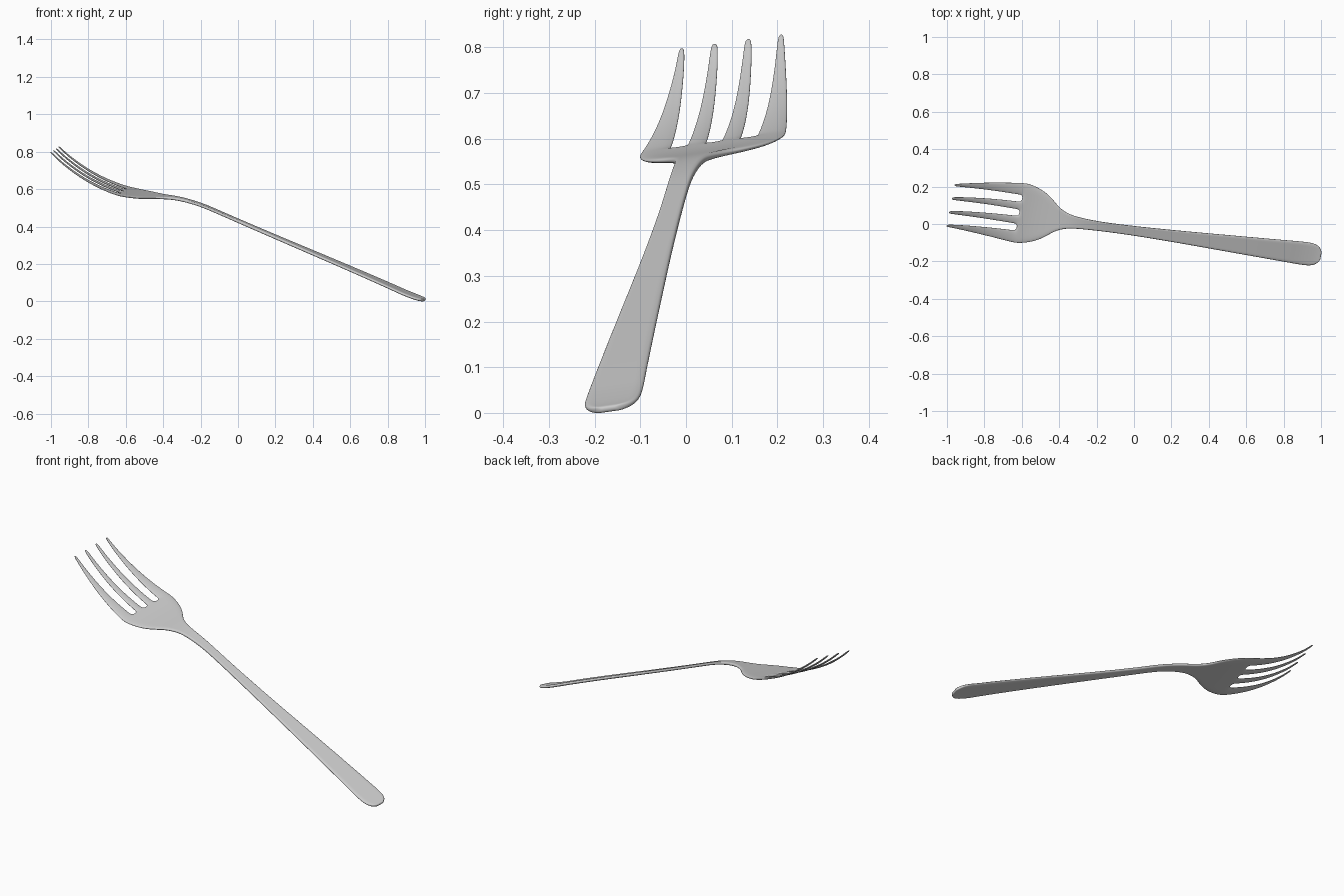
import bpy, bmesh
from mathutils import Vector

V = Vector((0.19, 0.97, 0.135)).normalized()   # direction across the fork

# handle and head: centreline x, centreline z, half width
BODY = [
    (1.0, 0.008, 0.020), (0.988, 0.011, 0.043), (0.965, 0.018, 0.059), (0.93, 0.031, 0.064),
    (0.88, 0.051, 0.063), (0.82, 0.079, 0.060), (0.60, 0.175, 0.050), (0.40, 0.260, 0.041),
    (0.20, 0.345, 0.032), (0.0, 0.431, 0.026), (-0.12, 0.484, 0.025), (-0.20, 0.518, 0.026),
    (-0.30, 0.547, 0.031), (-0.36, 0.556, 0.040), (-0.415, 0.561, 0.067), (-0.45, 0.564, 0.102),
    (-0.50, 0.569, 0.137), (-0.55, 0.576, 0.156), (-0.59, 0.584, 0.165), (-0.612, 0.589, 0.165),
]
# tines: x, z, then edges (outer tine outside/inside, inner tine outside/inside)
TINES = [
    (-0.64, 0.597, 0.163, 0.095, 0.061, 0.0165),
    (-0.72, 0.628, 0.153, 0.0975, 0.059, 0.0195),
    (-0.82, 0.681, 0.140, 0.100, 0.055, 0.023),
    (-0.92, 0.755, 0.126, 0.1025, 0.050, 0.0265),
    (-0.965, 0.798, 0.120, 0.104, 0.047, 0.029),
    (-0.982, 0.814, 0.117, 0.107, 0.044, 0.032),
]
ROOT = (1.0, 0.58, 0.373, 0.101)               # edge positions as shares of body width


def centre(x, z):
    """Point on the centreline, kept in the plane square to V."""
    return Vector((x, -0.168 - ((x - 0.99) * 0.187 + (z - 0.005) * 0.135) / 0.97, z))


rows = [(x, z, [w * f for f in ROOT]) for x, z, w in BODY]
rows += [(r[0], r[1], list(r[2:])) for r in TINES]

# one sheet of seven strips; the three slot strips stop at the tine roots
bm = bmesh.new()
grid = []
for x, z, edges in rows:
    offsets = [-e for e in edges] + edges[::-1]
    grid.append([bm.verts.new(centre(x, z) + V * t) for t in offsets])
for i in range(len(rows) - 1):
    for j in range(7):
        if i < len(BODY) - 1 or j % 2 == 0:
            bm.faces.new((grid[i][j], grid[i][j + 1], grid[i + 1][j + 1], grid[i + 1][j]))
bmesh.ops.recalc_face_normals(bm, faces=bm.faces)
for f in bm.faces:
    f.smooth = True

mesh = bpy.data.meshes.new("fork")
bm.to_mesh(mesh)
bm.free()
fork = bpy.data.objects.new("fork", mesh)
bpy.context.collection.objects.link(fork)

# the metal gets thinner from the neck towards the tine tips
group = fork.vertex_groups.new(name="thickness")
for v in mesh.vertices:
    group.add([v.index], min(1.0, max(0.5, 1.0 + 0.8 * (v.co.x + 0.35))), 'REPLACE')

# thickness and rounding
solid = fork.modifiers.new("thickness", 'SOLIDIFY')
solid.thickness = 0.015
solid.offset = 0
solid.vertex_group = "thickness"
sub = fork.modifiers.new("rounding", 'SUBSURF')
sub.levels = sub.render_levels = 3
